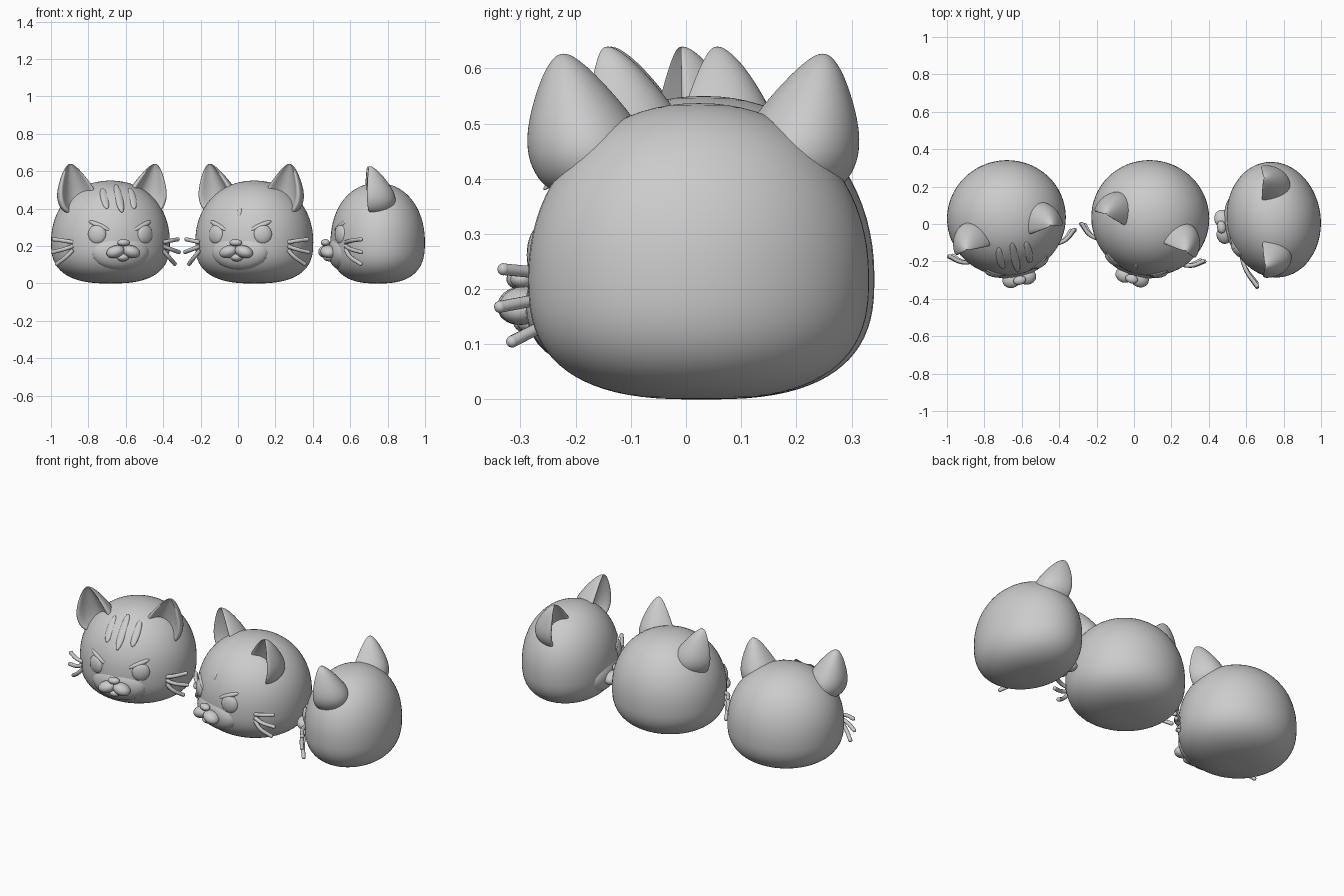
import bpy, bmesh, math
from mathutils import Matrix, Vector

if "Cube" in bpy.data.objects:
    bpy.data.objects.remove(bpy.data.objects["Cube"])

Z0, PL, PU = 0.22, 2.65, 2.12     # widest level, lower and upper roundness


def turn(x, y, yaw):
    return Matrix.Translation((x, y, 0)) @ Matrix.Rotation(math.radians(yaw), 4, 'Z')


class Head:
    def __init__(self, name, face, ears, a, b, top, sides, root):
        self.name, self.a, self.b, self.up, self.sides = name, a, b, top - Z0, sides
        self.m, self.ear_m, self.root = turn(*face), turn(*ears), root

    def front(self, x, z):
        """local y of the front surface at x, z"""
        u, p = ((z - Z0) / self.up, PU) if z > Z0 else ((Z0 - z) / Z0, PL)
        s = max(0, 1 - u ** p) ** (1 / p)
        return -self.b * math.sqrt(max(0, s * s - (x / self.a) ** 2))


def finish(h, part, bm, subsurf=0, m=None):
    bmesh.ops.recalc_face_normals(bm, faces=bm.faces)
    me = bpy.data.meshes.new(part)
    bm.to_mesh(me)
    bm.free()
    for p in me.polygons:
        p.use_smooth = True
    ob = bpy.data.objects.new(f"{h.name}_{part}", me)
    bpy.context.collection.objects.link(ob)
    ob.matrix_world = m or h.m
    if subsurf:
        mod = ob.modifiers.new("smooth", 'SUBSURF')
        mod.levels = mod.render_levels = subsurf


def blob(h, part, loc, size, yaw=0, roll=0, pitch=0):
    """ellipsoid; roll turns it in the face plane"""
    bm = bmesh.new()
    m = (Matrix.Translation(loc) @ Matrix.Rotation(yaw, 4, 'Z') @ Matrix.Rotation(pitch, 4, 'X')
         @ Matrix.Rotation(roll, 4, 'Y') @ Matrix.Diagonal((*size, 1)))
    bmesh.ops.create_uvsphere(bm, u_segments=24, v_segments=16, radius=1, matrix=m)
    finish(h, part, bm)


def body(h):
    bm = bmesh.new()
    bmesh.ops.create_uvsphere(bm, u_segments=64, v_segments=40, radius=1)
    for v in bm.verts:
        s = max(-1, min(1, v.co.z))
        c = math.sqrt(max(0, 1 - s * s))
        p, ht = (PU, h.up) if s > 0 else (PL, Z0)
        ang = math.atan2(v.co.y, v.co.x)
        r = c ** (2 / p)
        v.co = (h.a * r * math.cos(ang), h.b * r * math.sin(ang),
                Z0 + math.copysign(abs(s) ** (2 / p) * ht, s))
    finish(h, "skull", bm)


# ear cross-section: rounded back, thick rim and hollow at the front
SECTION = [(math.cos(i * math.pi / 8), math.sin(i * math.pi / 8)) for i in range(9)]
SECTION += [(-.95, -.16), (-.78, -.18), (-.6, .06), (-.3, .26), (0, .3),
            (.3, .26), (.6, .06), (.78, -.18), (.95, -.16)]
# ear rings: height fraction, relative size
RINGS = [(0, .68), (.15, .92), (.3, .98), (.45, .91), (.6, .76), (.75, .57),
         (.87, .39), (.95, .23), (1, .08)]


def ear(h, side):
    bm = bmesh.new()
    rings = []
    tip = h.up + Z0 + 0.09
    for t, k in RINGS:
        c = Vector((0.175 + 0.06 * t, -0.04 - 0.015 * t, 0.38 + (tip - 0.38) * t))
        ring = []
        for u, v in SECTION:
            # base slopes down toward the outside of the head
            p = c + Vector((u * .112 * k, v * .14 * k, -u * .02 * k * (1 - t)))
            ring.append(bm.verts.new((p.x * side, p.y, p.z)))
        rings.append(ring)
    n = len(SECTION)
    for r0, r1 in zip(rings, rings[1:]):
        for i in range(n):
            bm.faces.new((r0[i], r0[(i + 1) % n], r1[(i + 1) % n], r1[i]))
    bm.faces.new(rings[-1])
    bm.faces.new(rings[0])
    finish(h, "ear", bm, 2, h.ear_m)


def whisker(h, pts):
    cu = bpy.data.curves.new("whisker", 'CURVE')
    cu.dimensions, cu.bevel_depth, cu.bevel_resolution = '3D', 0.011, 3
    cu.use_fill_caps = True
    sp = cu.splines.new('BEZIER')
    sp.bezier_points.add(len(pts) - 1)
    for bp, p in zip(sp.bezier_points, pts):
        bp.co = p
        bp.handle_left_type = bp.handle_right_type = 'AUTO'
    ob = bpy.data.objects.new(f"{h.name}_whisker", cu)
    bpy.context.collection.objects.link(ob)
    ob.matrix_world = h.m
    blob(h, "whisker_tip", pts[-1], (.011, .011, .011))


def stripe(h, x, z0, z1, width):
    """low ridge lying on the forehead"""
    zm = (z0 + z1) / 2
    y0, y1 = h.front(x, z0), h.front(x, z1)
    pitch = -math.atan2(y1 - y0, z1 - z0)
    length = math.hypot(y1 - y0, z1 - z0) / 2
    blob(h, "forehead_mark", (x, h.front(x, zm) + .009, zm), (width, .012, length), pitch=pitch)


heads = [
    Head("left_cat", (-.682, .032, 12), (-.685, -.022, 16), .318, .309, .55, (-1, 1), .245),
    Head("middle_cat", (.087, .032, -17), (.085, .004, -25), .316, .309, .55, (-1, 1), .245),
    Head("right_cat", (.747, .023, -82), (.752, .014, -89), .31, .251, .537, (1,), .18),
]

for h in heads:
    body(h)
    # muzzle, nose, chin
    f = h.front(0, .19)
    blob(h, "muzzle_mound", (0, f + .06, .17), (.16, .075, .1))
    for s in (-1, 1):
        blob(h, "muzzle", (s * .043, f - .022, .17), (.05, .042, .033), roll=s * .3)
        ear(h, s)
    blob(h, "nose", (0, f - .032, .218), (.034, .024, .019))
    blob(h, "chin", (0, f - .01, .14), (.034, .034, .022))
    for s in h.sides:
        # eyes with slanted brows
        yaw = s * .45
        blob(h, "eye", (s * .13, h.front(.13, .262) + .01, .262), (.05, .024, .052), yaw=yaw)
        blob(h, "brow", (s * .115, h.front(.115, .308) + .013, .308), (.065, .02, .016),
             yaw=yaw, roll=-s * .4)
        # whiskers
        x, y = h.root, h.front(h.root, .2)
        for z0, tx, tz in ((.22, .338, .236), (.2, .344, .168), (.18, .322, .105)):
            whisker(h, [(s * x, y + .006, z0),
                        (s * (x * .55 + tx * .45), y * .45 - .09, z0 * .5 + tz * .5),
                        (s * tx, -.138, tz)])

# forehead markings
for x, z0, z1 in ((-.075, .4, .51), (0, .38, .53), (.075, .4, .51)):
    stripe(heads[0], x, z0, z1, .022)
stripe(heads[1], 0, .35, .41, .014)
